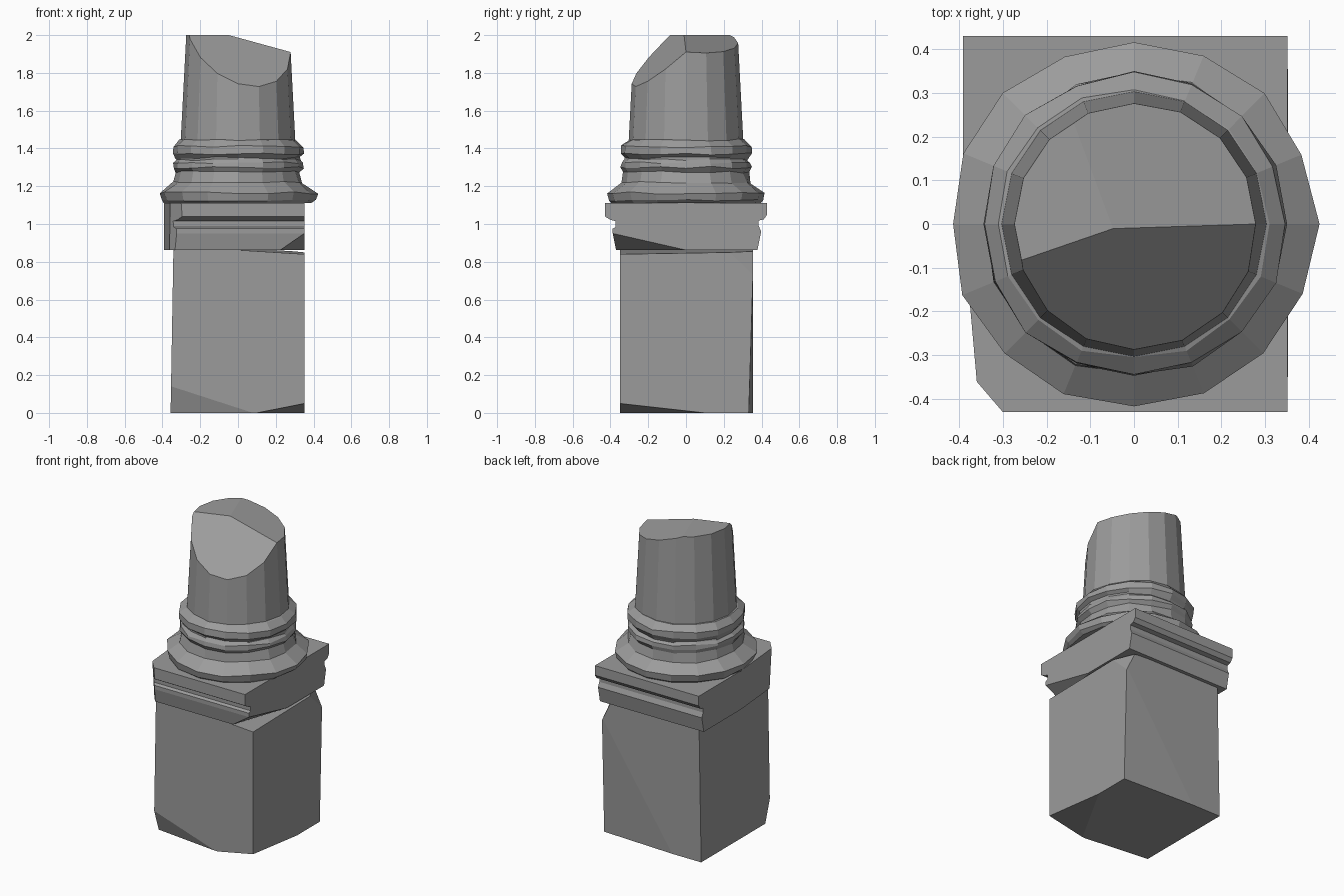
import bpy, bmesh, math, random
from mathutils import Vector

if "Cube" in bpy.data.objects:
    bpy.data.objects.remove(bpy.data.objects["Cube"])

random.seed(4)

# Dark grey stone
stone = bpy.data.materials.new("dark_stone")
stone.diffuse_color = (0.33, 0.33, 0.33, 1)
stone.use_nodes = True
stone.node_tree.nodes["Principled BSDF"].inputs["Base Color"].default_value = stone.diffuse_color


def finish(bm, name):
    bmesh.ops.recalc_face_normals(bm, faces=bm.faces[:])
    mesh = bpy.data.meshes.new(name)
    bm.to_mesh(mesh)
    bm.free()
    mesh.materials.append(stone)
    obj = bpy.data.objects.new(name, mesh)
    bpy.context.collection.objects.link(obj)


def chip(bm, inside, a, b, c):
    """Slice off everything beyond the plane a-b-c, keeping the inside point."""
    a, b, c = Vector(a), Vector(b), Vector(c)
    n = (b - a).cross(c - a).normalized()
    if n.dot(Vector(inside) - a) > 0:
        n.negate()
    geom = bm.verts[:] + bm.edges[:] + bm.faces[:]
    bmesh.ops.bisect_plane(bm, geom=geom, plane_co=a, plane_no=n,
                           dist=1e-5, clear_outer=True)
    rim = [e for e in bm.edges if e.is_boundary]
    if rim:
        bmesh.ops.holes_fill(bm, edges=rim, sides=0)


def loft(rings):
    """Closed solid through matching loops of points."""
    bm = bmesh.new()
    loops = [[bm.verts.new(p) for p in ring] for ring in rings]
    for lo, hi in zip(loops, loops[1:]):
        for k in range(len(lo)):
            j = (k + 1) % len(lo)
            bm.faces.new((lo[k], lo[j], hi[j], hi[k]))
    bm.faces.new(loops[0])
    bm.faces.new(loops[-1])
    bmesh.ops.recalc_face_normals(bm, faces=bm.faces[:])
    return bm


def lathe(profile, sides, wobble=0.0):
    """Turned solid from (radius, z) points, with optional wear."""
    rings = []
    for i, (r, z) in enumerate(profile):
        lift = 0 if i in (0, len(profile) - 1) else wobble
        ring = []
        for k in range(sides):
            t = math.tau * k / sides
            rr = r + random.uniform(-wobble, wobble)
            ring.append((rr * math.cos(t), rr * math.sin(t),
                         z + random.uniform(-lift, lift)))
        rings.append(ring)
    return loft(rings)


# Pedestal block with chipped corners
bm = loft([[(l, -0.35, z), (0.353, -0.35, z), (0.353, 0.355, z), (l, 0.355, z)]
           for l, z in ((-0.357, 0), (-0.342, 0.862))])
core = (0, 0, 0.45)
for tri in (
    ((0.353, -0.35, 0.05), (0.1, -0.35, 0), (0.353, 0.1, 0)),
    ((-0.352, -0.35, 0.14), (0.08, -0.35, 0), (-0.357, -0.30, 0)),
    ((0.353, 0.23, 0.85), (0.353, 0.355, 0.73), (0.29, 0.355, 0.86)),
    ((0.0, -0.35, 0.862), (0.353, -0.35, 0.84), (0.353, 0.25, 0.85)),
    ((0.353, 0.355, 0.75), (0.353, 0.332, 0.0), (-0.15, 0.355, 0.0)),
):
    chip(bm, core, *tri)
finish(bm, "pedestal_block")

# Moulded slab: y-z profile run along x, then chipped
front = [(-0.37, 0.862), (-0.388, 0.95), (-0.388, 0.975), (-0.372, 0.985),
         (-0.372, 1.015), (-0.40, 1.022), (-0.43, 1.04), (-0.43, 1.112)]
back = [(0.43, 1.112), (0.43, 1.05), (0.412, 1.025), (0.385, 1.018),
        (0.385, 0.99), (0.398, 0.96), (0.378, 0.862)]
bm = loft([[(x, y, z) for y, z in front + back] for x in (-0.392, 0.351)])
core = (0, 0, 1.0)
for tri in (
    ((0.351, -0.387, 0.95), (0.351, 0, 0.862), (0.22, -0.38, 0.862)),
    ((-0.392, 0, 1.1), (-0.36, -0.36, 1.1), (-0.36, -0.36, 0.9)),
    ((-0.36, -0.36, 1.1), (-0.30, -0.43, 1.1), (-0.345, -0.36, 0.9)),
):
    chip(bm, core, *tri)
finish(bm, "moulded_slab")

# Worn round base mouldings
bm = lathe([(0.39, 1.11), (0.408, 1.125), (0.42, 1.165), (0.345, 1.22),
            (0.33, 1.275), (0.343, 1.30), (0.343, 1.325), (0.328, 1.34),
            (0.328, 1.35), (0.347, 1.37), (0.347, 1.41), (0.31, 1.445),
            (0.29, 1.45)], 16, 0.006)
finish(bm, "base_mouldings")

# Broken column shaft: tapered, sliced by two fracture planes
bm = lathe([(0.304, 1.43), (0.274, 2.0)], 16)
core = (0, 0, 1.5)
peak, side = (-0.03, -0.01, 1.995), (0.28, 0, 1.91)
chip(bm, core, peak, side, (-0.11, -0.26, 1.80))
chip(bm, core, peak, side, (0.18, 0.22, 1.915))
finish(bm, "broken_shaft")
